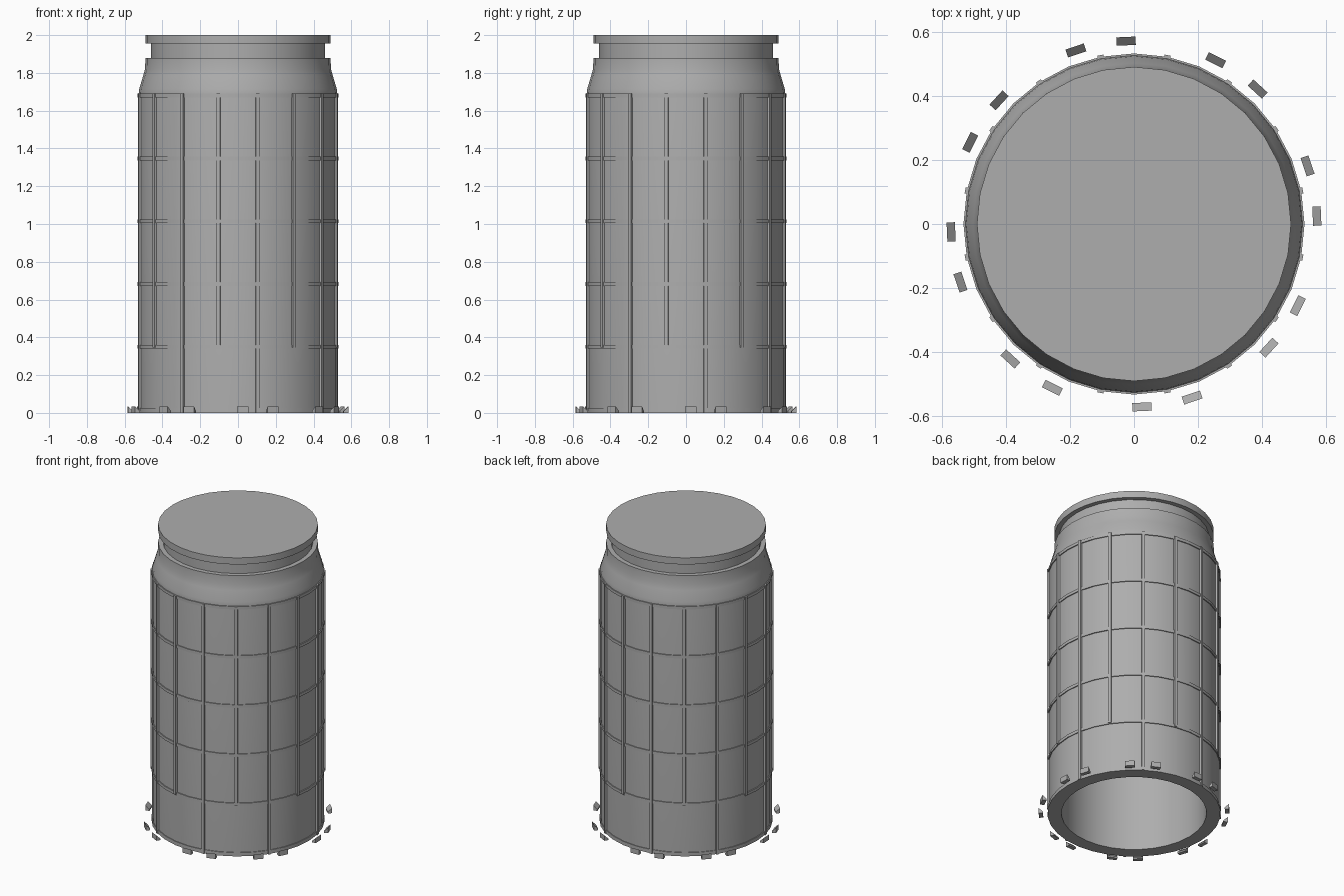
import bpy, bmesh, math

if "Cube" in bpy.data.objects:
    bpy.data.objects.remove(bpy.data.objects["Cube"])

SIDES = 32
grey = bpy.data.materials.new("plain grey")
grey.diffuse_color = (0.42, 0.42, 0.42, 1)
grey.use_nodes = True
grey.node_tree.nodes["Principled BSDF"].inputs["Base Color"].default_value = grey.diffuse_color


def finish(name, bm, smooth=True):
    bmesh.ops.recalc_face_normals(bm, faces=bm.faces)
    me = bpy.data.meshes.new(name)
    bm.to_mesh(me)
    bm.free()
    me.materials.append(grey)
    if smooth:
        me.shade_smooth()
        me.set_sharp_from_angle(angle=math.radians(30))
    ob = bpy.data.objects.new(name, me)
    bpy.context.collection.objects.link(ob)
    return ob


def lathe(name, profile, closed=False):
    """Turn an (r, z) profile round the z axis; r = 0 gives a pole."""
    bm = bmesh.new()
    rings = []
    for r, z in profile:
        if r == 0:
            rings.append([bm.verts.new((0, 0, z))] * SIDES)
        else:
            rings.append([bm.verts.new((r * math.cos(math.tau * i / SIDES),
                                        r * math.sin(math.tau * i / SIDES), z))
                          for i in range(SIDES)])
    pairs = list(zip(rings, rings[1:]))
    if closed:
        pairs.append((rings[-1], rings[0]))
    for a, b in pairs:
        for i in range(SIDES):
            j = (i + 1) % SIDES
            corners = list(dict.fromkeys((a[i], a[j], b[j], b[i])))
            if len(corners) > 2:
                bm.faces.new(corners)
    return finish(name, bm)


def radial_prisms(name, profile, half_width, angles, taper=0.0):
    """Extrude an (r, z) outline sideways and copy it to each angle."""
    bm = bmesh.new()
    r_in = min(r for r, z in profile)
    for deg in angles:
        c, s = math.cos(math.radians(deg)), math.sin(math.radians(deg))
        ends = []
        for side in (-1, 1):
            loop = []
            for r, z in profile:
                t = side * (half_width - (taper if r > r_in else 0))
                loop.append(bm.verts.new((r * c - t * s, r * s + t * c, z)))
            ends.append(loop)
        bm.faces.new(ends[0])
        bm.faces.new(ends[1])
        n = len(profile)
        for i in range(n):
            j = (i + 1) % n
            bm.faces.new((ends[0][i], ends[0][j], ends[1][j], ends[1][i]))
    return finish(name, bm, False)


# Hollow body with sloping shoulder, collar, neck, open at the bottom
lathe("body", [(0.445, 0), (0.526, 0), (0.526, 1.69), (0.523, 1.715), (0.502, 1.785),
               (0.492, 1.82), (0.49, 1.88), (0.46, 1.88), (0.46, 1.957),
               (0, 1.957), (0, 1.93), (0.445, 1.93)], closed=True)

# Flat lid
lathe("lid", [(0, 1.955), (0.49, 1.955), (0.49, 2.0), (0, 2.0)])

# Horizontal hoops and base rim
for k in range(5):
    z = 0.35 + 0.3325 * k
    lathe(f"hoop_{k + 1}", [(0.52, z - 0.01), (0.532, z - 0.01),
                            (0.532, z + 0.01), (0.52, z + 0.01)], closed=True)
lathe("base_rim", [(0.52, 0), (0.531, 0), (0.531, 0.025), (0.52, 0.025)], closed=True)

# Vertical ribs: every second one runs down to the base
long_angles = [-90 + 11.25 + 45 * k for k in range(8)]
short_angles = [a + 22.5 for a in long_angles]
for name, low, angles in (("long_ribs", 0.0, long_angles), ("short_ribs", 0.345, short_angles)):
    radial_prisms(name, [(0.515, low), (0.537, low), (0.537, 1.69), (0.515, 1.69)],
                  0.012, angles, 0.003)

# Small wedge blocks around the base, tops sloping inward
block_angles = [45 * k + a for k in range(8) for a in (2.5, 18.5)]
radial_prisms("base_blocks", [(0.558, 0), (0.584, 0), (0.584, 0.035), (0.558, 0.01)],
              0.03, block_angles)
